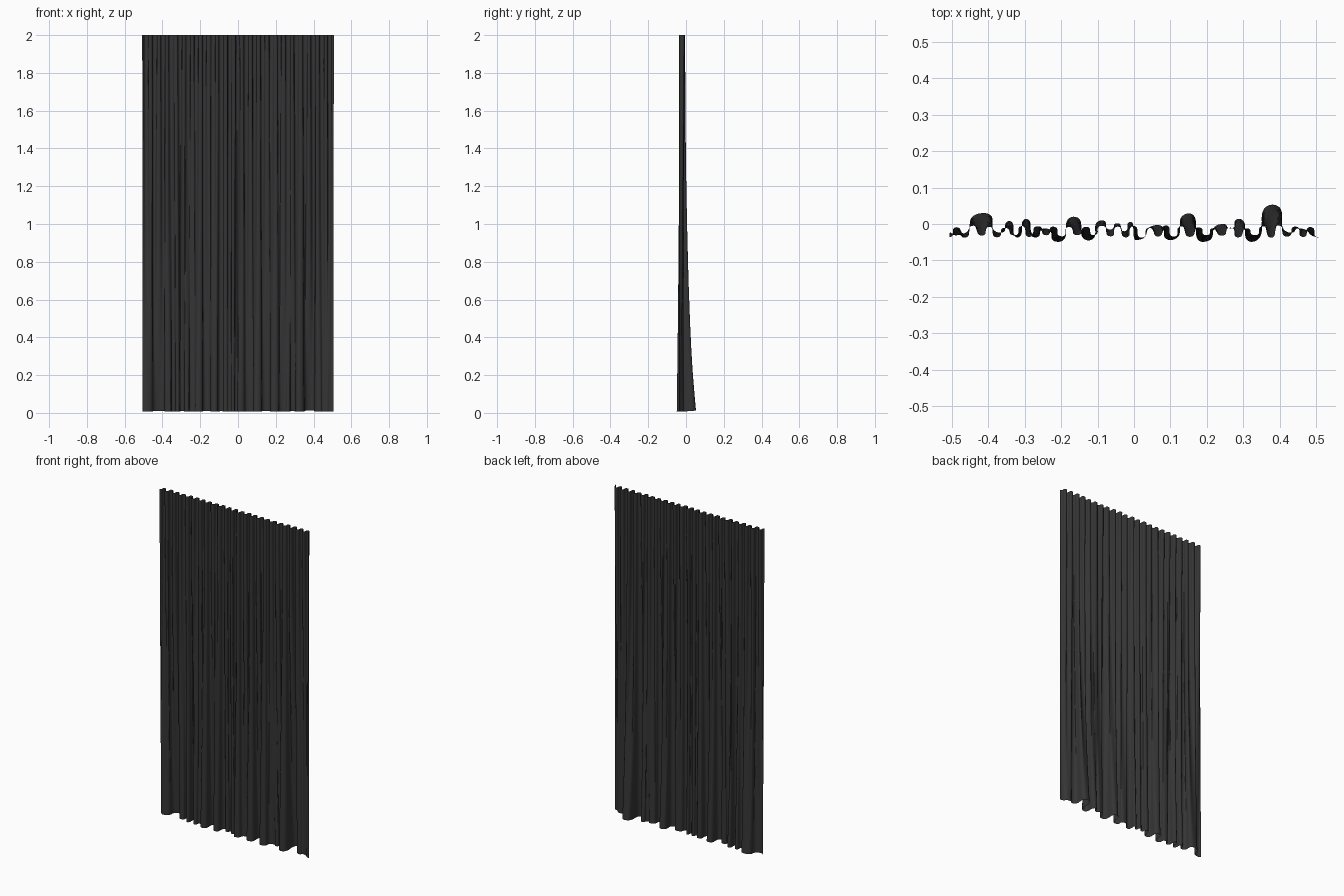
import bpy, math, random

if "Cube" in bpy.data.objects:
    bpy.data.objects.remove(bpy.data.objects["Cube"])

random.seed(4)
HALF, HEIGHT = 0.507, 2.0
COLS, ROWS = 520, 44

# Fold extremes (x, y) along the hem
hem = [(-.51, -.022), (-.49, -.031), (-.412, .03), (-.365, -.024), (-.342, .008),
       (-.32, -.037), (-.296, .014), (-.272, -.037), (-.245, -.012), (-.208, -.049),
       (-.165, .02), (-.125, -.045), (-.088, .010), (-.066, -.015), (-.045, .002),
       (-.028, -.020), (-.008, .006), (.005, -.044), (.065, -.003), (.10, -.044),
       (.152, .029), (.188, -.049), (.245, .0), (.265, -.012), (.288, .014),
       (.322, -.049), (.38, .053), (.432, -.024), (.452, -.012), (.508, -.036)]

# Gathered pleats along the heading: regular with slight variation
N = 46
head = []
for i in range(N + 1):
    x = -HALF + 2 * HALF * i / N
    if 0 < i < N:
        x += random.uniform(-.003, .003)
    y = -.034 if i % 2 == 0 else -.008
    head.append((x, y + random.uniform(-.004, .004)))


def fold(points, x):
    """Rounded, slightly overhanging fold through successive extremes."""
    for (x0, y0), (x1, y1) in zip(points, points[1:]):
        if x <= x1:
            break
    w = x1 - x0
    p = min(max((x - x0) / w, 0), 1)
    depth = min(1, abs(y1 - y0) / w)
    sx = x + .18 * w * depth * math.sin(2 * math.pi * p)
    sy = y0 + (y1 - y0) * (1 - math.cos(math.pi * p)) / 2
    return sx, sy


# Curtain sheet: blend heading pleats into hem folds
xs = [-HALF + 2 * HALF * i / COLS for i in range(COLS + 1)]
top = [fold(head, x) for x in xs]
bottom = [fold(hem, x) for x in xs]
verts, faces = [], []
for r in range(ROWS + 1):
    t = r / ROWS
    for (ax, ay), (bx, by) in zip(top, bottom):
        k = t ** (2.1 if by > -.01 else 1.1)
        x = ax + (bx - ax) * t
        y = ay * (1 - k) + by * k
        z = HEIGHT - t * (HEIGHT - .008 - .08 * max(by, 0))
        verts.append((x, y, z))
for r in range(ROWS):
    for c in range(COLS):
        a = r * (COLS + 1) + c
        b = a + COLS + 1
        faces.append((a, b, b + 1, a + 1))

mesh = bpy.data.meshes.new("curtain")
mesh.from_pydata(verts, [], faces)
curtain = bpy.data.objects.new("curtain", mesh)
bpy.context.collection.objects.link(curtain)
mesh.polygons.foreach_set("use_smooth", [True] * len(mesh.polygons))

# Dark cloth
mat = bpy.data.materials.new("dark_cloth")
mat.diffuse_color = (.035, .035, .035, 1)
mat.use_nodes = True
mat.node_tree.nodes["Principled BSDF"].inputs["Base Color"].default_value = mat.diffuse_color
mesh.materials.append(mat)
